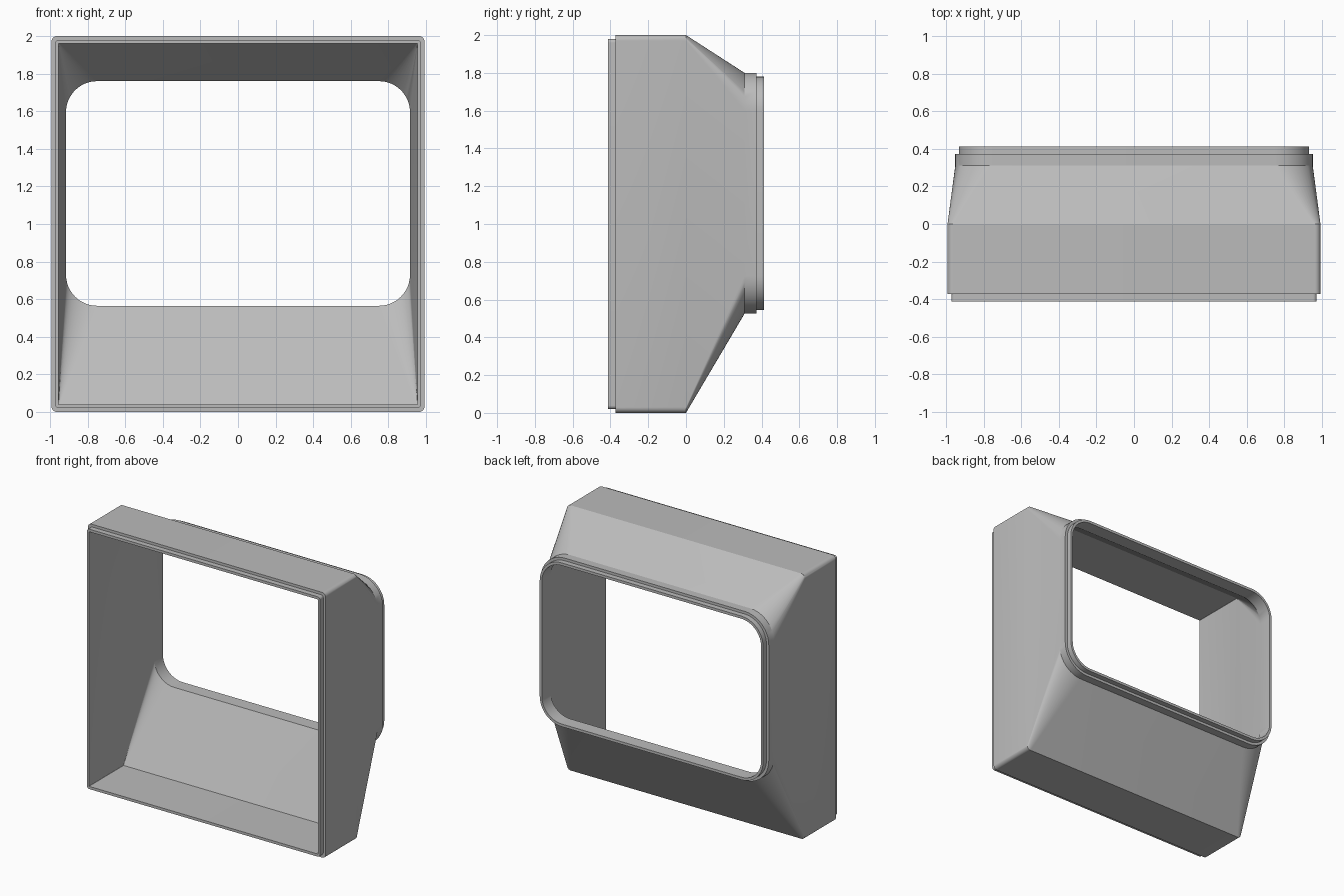
import bpy, bmesh
from math import cos, sin, pi, radians

cube = bpy.data.objects.get("Cube")
if cube:
    bpy.data.objects.remove(cube)

STEPS = 12  # segments per rounded corner

grey = bpy.data.materials.new("mid grey")
grey.use_nodes = True
colour = (0.50, 0.50, 0.50, 1)
grey.diffuse_color = colour
grey.node_tree.nodes["Principled BSDF"].inputs["Base Color"].default_value = colour


def rounded_ring(bm, y, half_width, bottom, top, radius):
    """Rounded rectangle of vertices standing in the plane at depth y."""
    centres = [(half_width - radius, top - radius), (radius - half_width, top - radius),
               (radius - half_width, bottom + radius), (half_width - radius, bottom + radius)]
    ring = []
    for quarter, (cx, cz) in enumerate(centres):
        for i in range(STEPS + 1):
            a = (quarter + i / STEPS) * pi / 2
            ring.append(bm.verts.new((cx + radius * cos(a), y, cz + radius * sin(a))))
    return ring


# Sections run along the outside from front to back, then back through the inside
FRONT_OUTER = (0.992, 0.0, 2.0, 0.03)
FRONT_LIP = (0.972, 0.02, 1.98, 0.02)
FRONT_INNER = (0.955, 0.04, 1.96, 0.004)
BACK_OUTER = (0.951, 0.525, 1.80, 0.20)
BACK_LIP = (0.932, 0.545, 1.78, 0.182)
BACK_INNER = (0.915, 0.565, 1.76, 0.165)
sections = [
    (-0.412, FRONT_LIP), (-0.372, FRONT_LIP), (-0.372, FRONT_OUTER), (0.0, FRONT_OUTER),
    (0.31, BACK_OUTER), (0.372, BACK_OUTER), (0.372, BACK_LIP), (0.412, BACK_LIP),
    (0.412, BACK_INNER), (0.31, BACK_INNER), (0.0, FRONT_INNER), (-0.412, FRONT_INNER),
]

# Hollow duct adapter: rectangular mouth, tapered body, rounded collar
bm = bmesh.new()
rings = [rounded_ring(bm, y, *shape) for y, shape in sections]
for k, ring in enumerate(rings):
    after = rings[(k + 1) % len(rings)]
    for i in range(len(ring)):
        j = (i + 1) % len(ring)
        bm.faces.new((ring[i], ring[j], after[j], after[i]))
bmesh.ops.recalc_face_normals(bm, faces=bm.faces)

mesh = bpy.data.meshes.new("duct_adapter")
bm.to_mesh(mesh)
bm.free()
mesh.materials.append(grey)
adapter = bpy.data.objects.new("duct_adapter", mesh)
bpy.context.collection.objects.link(adapter)

# Smooth corners, crisp steps
bpy.ops.object.select_all(action="DESELECT")
adapter.select_set(True)
bpy.context.view_layer.objects.active = adapter
bpy.ops.object.shade_smooth_by_angle(angle=radians(28))
